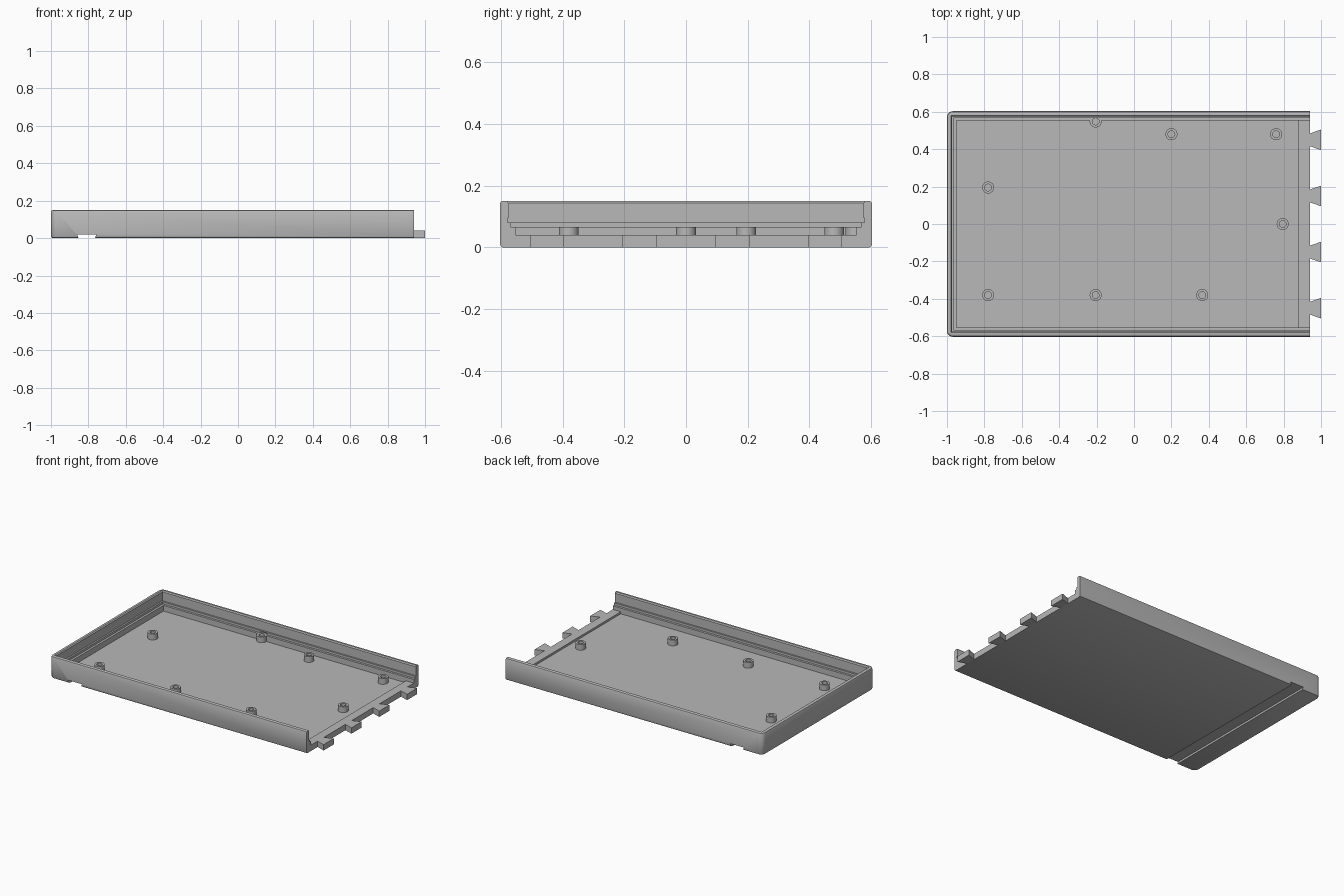
import bpy, bmesh, math

if "Cube" in bpy.data.objects:
    bpy.data.objects.remove(bpy.data.objects["Cube"], do_unlink=True)

HALF_Y, X_LEFT, X_OPEN = 0.603, -1.0, 0.94
FLOOR_Z, SILL_Z, LEDGE_Z, TOP_Z = 0.026, 0.04, 0.065, 0.15

grey = bpy.data.materials.new("plain grey")
grey.use_nodes = True
colour = (0.48, 0.48, 0.48, 1)
grey.diffuse_color = colour
grey.node_tree.nodes["Principled BSDF"].inputs["Base Color"].default_value = colour


def loft(name, rings):
    """Solid through equal-length closed rings, with capped ends."""
    bm = bmesh.new()
    loops = [[bm.verts.new(p) for p in ring] for ring in rings]
    n = len(loops[0])
    for a, b in zip(loops, loops[1:]):
        for i in range(n):
            j = (i + 1) % n
            bm.faces.new((a[i], a[j], b[j], b[i]))
    bm.faces.new(loops[0][::-1])
    bm.faces.new(loops[-1])
    bmesh.ops.recalc_face_normals(bm, faces=bm.faces)
    mesh = bpy.data.meshes.new(name)
    bm.to_mesh(mesh)
    bm.free()
    mesh.materials.append(grey)
    obj = bpy.data.objects.new(name, mesh)
    bpy.context.collection.objects.link(obj)
    return obj


def outline(inset, z, x_end, radius=0, steps=6):
    """Rectangle open-end to closed-end, optionally rounded at the closed end."""
    y, x = HALF_Y - inset, X_LEFT + inset
    pts = [(x_end, -y, z), (x_end, y, z)]
    if not radius:
        return pts + [(x, y, z), (x, -y, z)]
    arc = [math.pi / 2 * i / steps for i in range(steps + 1)]
    corner = [(x + radius * (1 - math.sin(a)), y - radius * (1 - math.cos(a)), z) for a in arc]
    return pts + corner + [(px, -py, z) for px, py, z in reversed(corner)]


def circle(x, y, z, r, n=32):
    return [(x + r * math.cos(math.tau * i / n), y + r * math.sin(math.tau * i / n), z)
            for i in range(n)]


def cut(target, cutter):
    mod = target.modifiers.new("cut", "BOOLEAN")
    mod.operation, mod.solver, mod.object = "DIFFERENCE", "EXACT", cutter
    bpy.context.view_layer.objects.active = target
    bpy.ops.object.modifier_apply(modifier=mod.name)
    bpy.data.objects.remove(cutter, do_unlink=True)


# Tray body with softened top and bottom edges
edge = [(0.009, 0), (0.003, 0.003), (0, 0.009),
        (0, TOP_Z - 0.009), (0.003, TOP_Z - 0.003), (0.009, TOP_Z)]
tray = loft("tray", [outline(d, z, X_OPEN, 0.032 - d) for d, z in edge])

# Stepped cavity: upper opening with eased rim, guide groove, lip, ledge and floor
layers = [
    ([(0.028, 0.095), (0.028, 0.143), (0.021, 0.151), (0.021, 0.2)], 1.1),
    ([(0.035, LEDGE_Z), (0.035, 0.12)], 1.1),
    ([(0.024, 0.08), (0.024, 0.095)], 1.1),
    ([(0.05, SILL_Z), (0.05, 0.12)], 1.1),
    ([(0.05, FLOOR_Z), (0.05, 0.12)], 0.88),
]
for rings, x_end in layers:
    cut(tray, loft("cavity_cutter", [outline(d, z, x_end) for d, z in rings]))

# Dovetail slot across the underside
slot = [(-0.849, -0.01), (-0.768, -0.01), (-0.757, 0.02), (-0.86, 0.02)]
cut(tray, loft("slot_cutter", [[(x, y, z) for x, z in slot] for y in (-1, 1)]))

# Hollow screw posts
posts = [(-0.78, 0.195), (-0.78, -0.38), (-0.205, -0.38), (0.365, -0.38),
         (0.795, 0), (0.76, 0.48), (0.2, 0.48), (-0.205, 0.548)]
for i, (x, y) in enumerate(posts):
    r, bore, low = 0.032, 0.018, FLOOR_Z + 0.001
    if y > 0.5:
        cut(tray, loft("bore_cutter", [circle(x, y, z, r) for z in (low, LEDGE_Z + 0.01)]))
    post = loft(f"screw_post_{i + 1}", [
        circle(x, y, FLOOR_Z, r), circle(x, y, LEDGE_Z, r),
        circle(x, y, LEDGE_Z, bore), circle(x, y, low, bore)])
    post.select_set(True)

# Dovetail tabs along the open end
for i, y in enumerate((-0.45, -0.15, 0.15, 0.45)):
    plan = [(X_OPEN, y - 0.034), (1.0, y - 0.055), (1.0, y + 0.055), (X_OPEN, y + 0.034)]
    loft(f"dovetail_tab_{i + 1}", [[(px, py, z) for px, py in plan] for z in (0, SILL_Z)])

# Smooth the round parts, keeping sharp edges
tray.select_set(True)
bpy.context.view_layer.objects.active = tray
bpy.ops.object.shade_smooth_by_angle(angle=math.radians(35))
